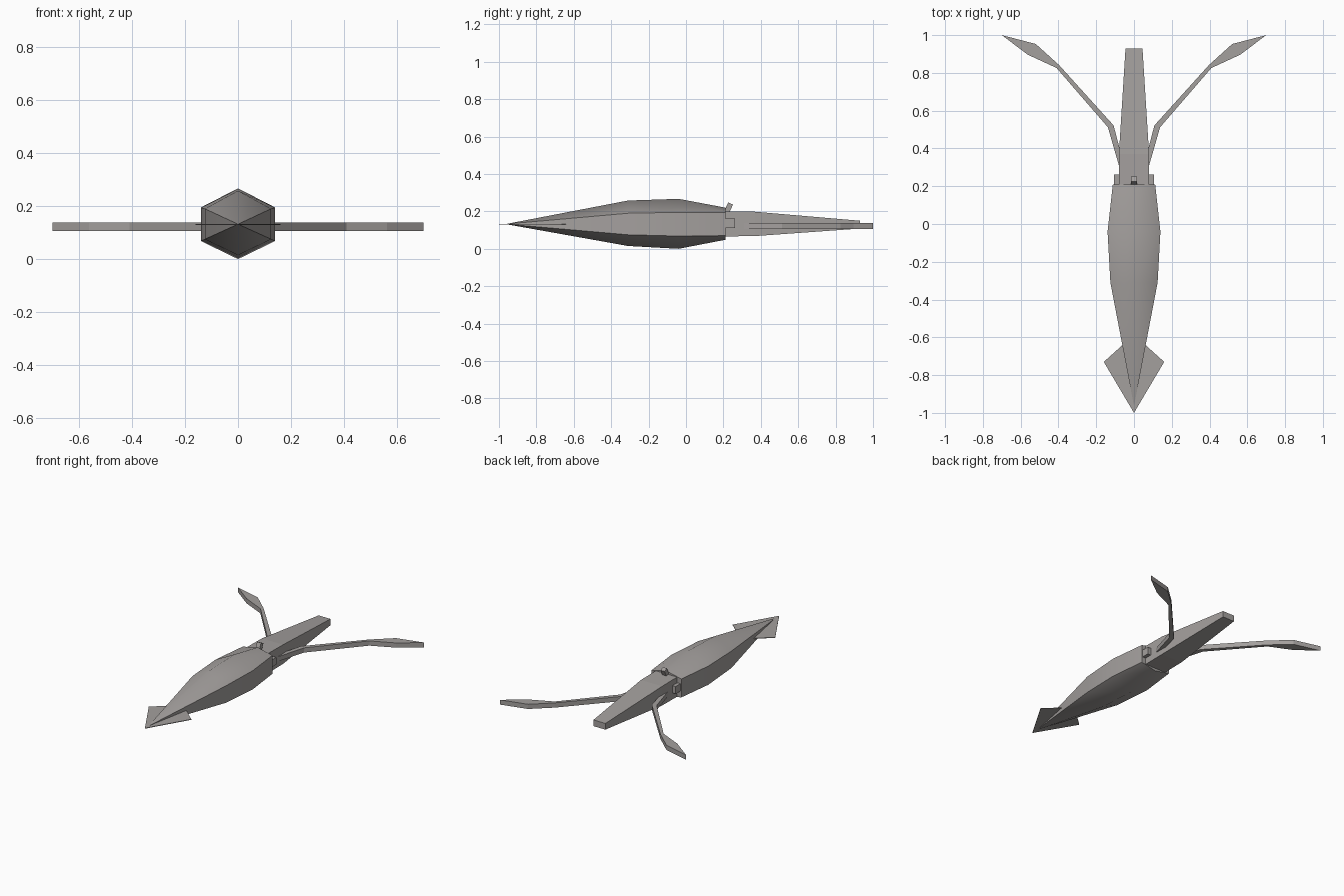
import bpy, bmesh, math
from mathutils import Matrix

if "Cube" in bpy.data.objects:
    bpy.data.objects.remove(bpy.data.objects["Cube"])

skin = bpy.data.materials.new("warm grey")
skin.diffuse_color = (0.37, 0.35, 0.34, 1)
skin.use_nodes = True
skin.node_tree.nodes["Principled BSDF"].inputs["Base Color"].default_value = skin.diffuse_color


def finish(name, bm, smooth=False):
    bmesh.ops.recalc_face_normals(bm, faces=bm.faces)
    me = bpy.data.meshes.new(name)
    bm.to_mesh(me)
    bm.free()
    me.materials.append(skin)
    ob = bpy.data.objects.new(name, me)
    bpy.context.collection.objects.link(ob)
    if smooth:
        bpy.ops.object.select_all(action='DESELECT')
        ob.select_set(True)
        bpy.context.view_layer.objects.active = ob
        bpy.ops.object.shade_smooth_by_angle(angle=math.radians(60))
    return ob


def loft(name, rings, tip=None, smooth=False):
    """Skin a list of closed rings, capping the ends or running to a tip."""
    bm = bmesh.new()
    loops = [[bm.verts.new(p) for p in r] for r in rings]
    n = len(loops[0])
    for a, b in zip(loops, loops[1:]):
        for i in range(n):
            j = (i + 1) % n
            bm.faces.new((a[i], a[j], b[j], b[i]))
    if tip:
        t = bm.verts.new(tip)
        for i in range(n):
            bm.faces.new((t, loops[0][i], loops[0][(i + 1) % n]))
    else:
        bm.faces.new(loops[0])
    bm.faces.new(loops[-1])
    return finish(name, bm, smooth)


def plate(name, pts, z0, z1):
    """Outline in x, y given thickness in z."""
    return loft(name, [[(x, y, z) for x, y in pts] for z in (z0, z1)])


def box(name, size, loc, tilt=0):
    bm = bmesh.new()
    m = (Matrix.Translation(loc) @ Matrix.Rotation(tilt, 4, 'X')
         @ Matrix.Diagonal((*size, 1)))
    bmesh.ops.create_cube(bm, size=1, matrix=m)
    return finish(name, bm)


# Mantle: upright hexagon sections (y, half width, bottom, low, high, top)
def hexagon(y, w, b, lo, hi, t):
    return [(0, y, t), (w, y, hi), (w, y, lo), (0, y, b), (-w, y, lo), (-w, y, hi)]


loft("mantle", [hexagon(-0.31, 0.125, 0.015, 0.075, 0.19, 0.258),
                hexagon(-0.04, 0.14, 0.0, 0.068, 0.195, 0.267),
                hexagon(0.21, 0.112, 0.048, 0.07, 0.195, 0.22)],
     tip=(0, -0.965, 0.132), smooth=True)

# Head and bundled arms: tapering block
loft("head_and_arms", [[(-w, y, b), (w, y, b), (w, y, t), (-w, y, t)]
                       for y, w, b, t in ((0.19, 0.08, 0.066, 0.2),
                                          (0.37, 0.08, 0.068, 0.198),
                                          (0.93, 0.045, 0.108, 0.15))])

# Siphon on top of the head
box("siphon", (0.03, 0.028, 0.06), (0, 0.226, 0.215), math.radians(-25))

# Paired parts
tentacle = [(0.05, 0.22), (0.08, 0.31), (0.138, 0.512), (0.41, 0.826),
            (0.562, 0.896), (0.70, 1.0), (0.52, 0.953), (0.397, 0.842),
            (0.108, 0.522), (0.05, 0.3)]
fin = [(0, -1.0), (0.16, -0.73), (0.06, -0.64), (0, -0.64)]
for side, s in (("right", 1), ("left", -1)):
    plate("tentacle_" + side, [(s * x, y) for x, y in tentacle], 0.106, 0.138)
    plate("fin_" + side, [(s * x, y) for x, y in fin], 0.129, 0.133)
    box("eye_" + side, (0.05, 0.052, 0.05), (s * 0.08, 0.235, 0.136))
